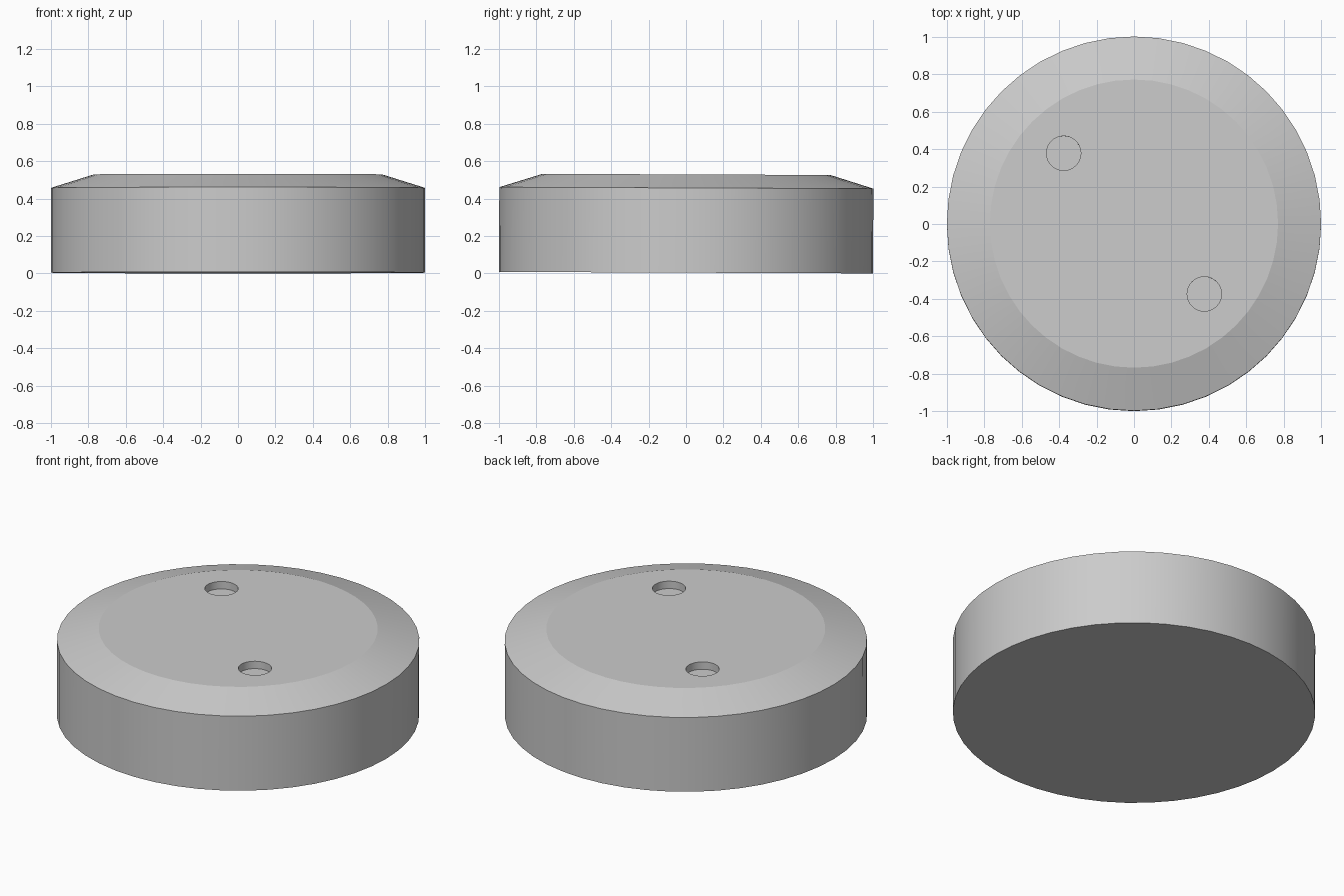
import bpy, bmesh, math
from mathutils import Matrix

if "Cube" in bpy.data.objects:
    bpy.data.objects.remove(bpy.data.objects["Cube"])

SIDES = 48
TILT = -0.004  # the disc rests very slightly tipped, front edge raised


def lathe(name, rings, sides, centre=(0, 0, 0)):
    """Closed solid of revolution from (radius, z) rings."""
    bm = bmesh.new()
    loops = []
    for r, z in rings:
        loops.append([bm.verts.new((centre[0] + r * math.cos(2 * math.pi * i / sides),
                                    centre[1] + r * math.sin(2 * math.pi * i / sides),
                                    centre[2] + z)) for i in range(sides)])
    for a, b in zip(loops, loops[1:]):
        for i in range(sides):
            j = (i + 1) % sides
            bm.faces.new((a[i], a[j], b[j], b[i]))
    bm.faces.new(loops[0][::-1])
    bm.faces.new(loops[-1])
    mesh = bpy.data.meshes.new(name)
    bm.to_mesh(mesh)
    bm.free()
    obj = bpy.data.objects.new(name, mesh)
    bpy.context.collection.objects.link(obj)
    return obj


# Chamfered disc body
body = lathe("disc_body", [(1, 0), (1, 0.453), (0.77, 0.525)], SIDES)

# Two shallow round holes in the top, diagonally opposite
cutters = []
for s in (-1, 1):
    cutter = lathe("hole_cutter", [(0.092, 0.48), (0.092, 0.6)], 32, (0.376 * s, -0.376 * s, 0))
    mod = body.modifiers.new("hole", 'BOOLEAN')
    mod.operation = 'DIFFERENCE'
    mod.solver = 'EXACT'
    mod.object = cutter
    cutters.append(cutter)

# Bake the holes, then remove the cutters
bpy.context.view_layer.objects.active = body
body.select_set(True)
for mod in list(body.modifiers):
    bpy.ops.object.modifier_apply(modifier=mod.name)
for cutter in cutters:
    bpy.data.objects.remove(cutter)

# Slight tilt, resting on z = 0, with smooth shading
body.data.transform(Matrix.Translation((0, 0, 0.004)) @ Matrix.Rotation(TILT, 4, 'X'))
bpy.ops.object.select_all(action='DESELECT')
body.select_set(True)
bpy.ops.object.shade_smooth_by_angle(angle=math.radians(15))
